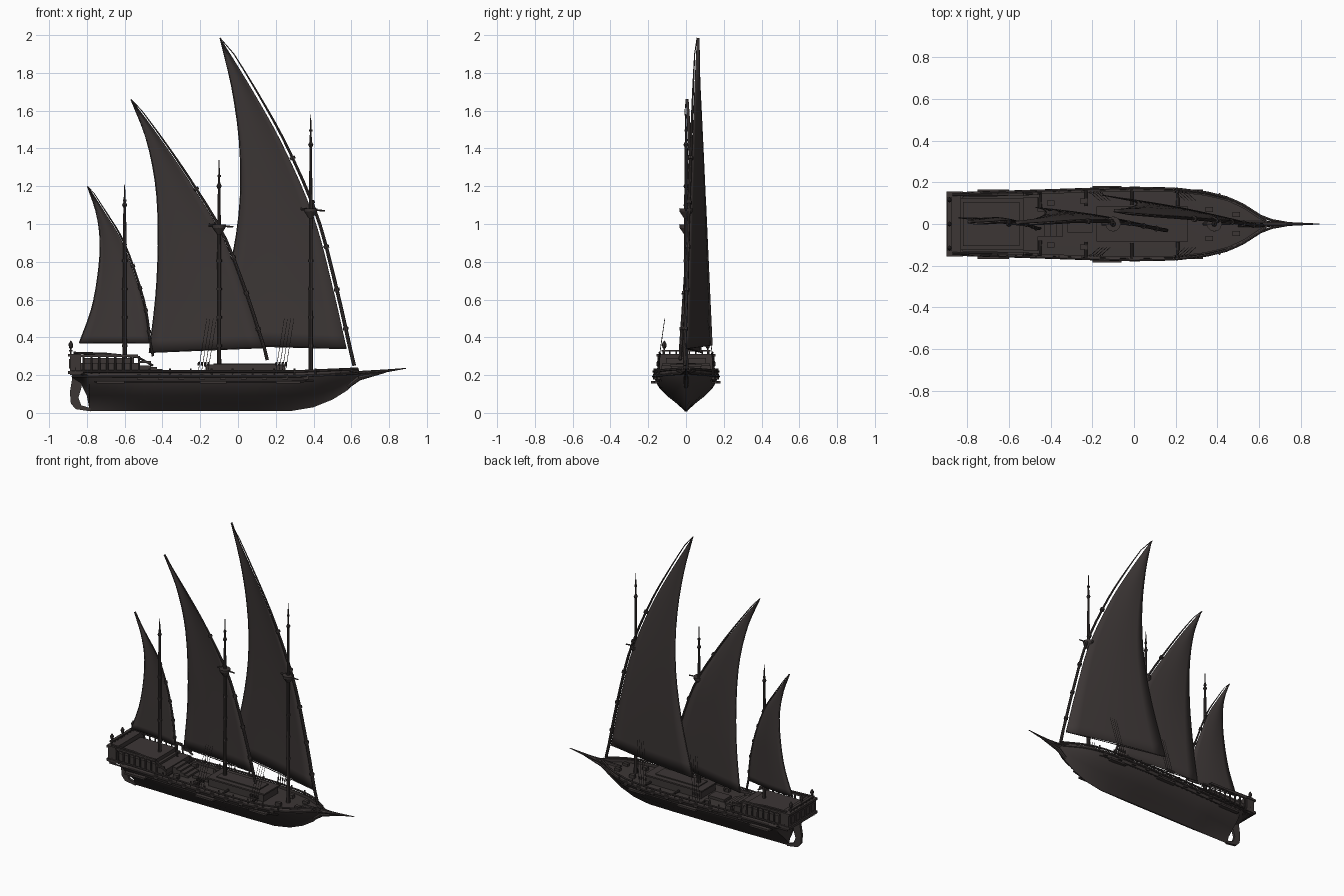
import bpy, bmesh, math
from mathutils import Vector

cube = bpy.data.objects.get("Cube")
if cube:
    bpy.data.objects.remove(cube, do_unlink=True)

# One weathered dark timber colour
COL = (0.045, 0.037, 0.036, 1)
mat = bpy.data.materials.new("dark charcoal brown")
mat.use_nodes = True
mat.diffuse_color = COL
bsdf = mat.node_tree.nodes["Principled BSDF"]
bsdf.inputs["Base Color"].default_value = COL
bsdf.inputs["Roughness"].default_value = 0.9


def finish(name, bm, smooth=False):
    bmesh.ops.recalc_face_normals(bm, faces=bm.faces)
    me = bpy.data.meshes.new(name)
    bm.to_mesh(me)
    bm.free()
    me.materials.append(mat)
    ob = bpy.data.objects.new(name, me)
    bpy.context.collection.objects.link(ob)
    if smooth:
        bpy.ops.object.select_all(action='DESELECT')
        ob.select_set(True)
        bpy.context.view_layer.objects.active = ob
        bpy.ops.object.shade_smooth_by_angle(angle=math.radians(35))
    return ob


def add_box(bm, x0, x1, y0, y1, z0, z1):
    vs = bmesh.ops.create_cube(bm, size=1)["verts"]
    for v in vs:
        v.co = Vector(((x0 + x1) / 2 + v.co.x * (x1 - x0), (y0 + y1) / 2 + v.co.y * (y1 - y0),
                       (z0 + z1) / 2 + v.co.z * (z1 - z0)))


def add_rod(bm, a, b, r1, r2=None, n=8):
    a, b = Vector(a), Vector(b)
    vs = bmesh.ops.create_cone(bm, cap_ends=True, segments=n, radius1=r1,
                               radius2=r1 if r2 is None else r2, depth=(b - a).length)["verts"]
    q = (b - a).to_track_quat('Z', 'Y')
    for v in vs:
        v.co = q @ v.co + (a + b) / 2


def add_path(bm, pts, radii, n=8):
    for i in range(len(pts) - 1):
        add_rod(bm, pts[i], pts[i + 1], radii[i], radii[i + 1], n)


def lerp_table(tab, x):
    for (a, p), (b, q) in zip(tab, tab[1:]):
        if x <= b:
            return p + (q - p) * max(0, (x - a) / (b - a))
    return tab[-1][1]


def spline(pts, t):
    """Catmull-Rom point at t in 0..1."""
    p = [Vector(v) for v in pts]
    p = [2 * p[0] - p[1]] + p + [2 * p[-1] - p[-2]]
    f = t * (len(pts) - 1)
    i = min(int(f), len(pts) - 2)
    f -= i
    a, b, c, d = p[i:i + 4]
    return 0.5 * (2 * b + (c - a) * f + (2 * a - 5 * b + 4 * c - d) * f * f + (3 * b - a - 3 * c + d) * f ** 3)


# Hull: lofted sections with bulwark lip and sunken deck
HALF = [(-0.88, .145), (-0.5, .157), (-0.2, .167), (0, .172), (0.2, .168), (0.35, .15),
        (0.45, .125), (0.53, .088), (0.59, .048), (0.64, .015)]
KEEL = [(-0.88, .185), (-0.83, .15), (-0.8, .09), (-0.785, .01), (0.28, .01), (0.4, .03),
        (0.5, .07), (0.58, .12), (0.64, .185)]
SHEER = [(-0.88, .215), (0.3, .215), (0.64, .23)]
RIBS = [(0, .03), (.2, .3), (.4, .6), (.6, .83), (.8, .96), (.9, 1), (1, .96)]


def half(x):
    return lerp_table(HALF, x)


def sheer(x):
    return lerp_table(SHEER, x)


bm = bmesh.new()
stations = [-0.88, -0.83, -0.8, -0.785] + [-0.74 + 0.06 * i for i in range(17)] + [.28, .34, .4, .45, .5, .54, .58, .61, .64]
rows = []
for x in stations:
    w, zt, zk = half(x), sheer(x), lerp_table(KEEL, x)
    p = 1 + 0.8 * max(0, (-x - 0.5) / 0.3, (x - 0.1) / 0.5)
    prof = [(w * f ** p, zk + (zt - zk) * t) for t, f in RIBS]
    prof += [(max(w - .015, .004), zt), (max(w - .015, .004), zt - .02), (0, zt - .017)]
    ring = [(y, z) for y, z in prof] + [(-y, z) for y, z in reversed(prof[:-1])]
    rows.append([bm.verts.new((x, y, z)) for y, z in ring])
for a, b in zip(rows, rows[1:]):
    for i in range(len(a)):
        j = (i + 1) % len(a)
        bm.faces.new((a[i], a[j], b[j], b[i]))
bm.faces.new(rows[0])
bm.faces.new(rows[-1])
finish("hull", bm, True)

# Wales and cap rails following the hull side
bm = bmesh.new()
for s in (-1, 1):
    xs = [-0.88 + 0.04 * i for i in range(38)] + [.635]
    for dz, out, r in ((.004, 0, .007), (-.022, .002, .006), (-.05, -.004, .005)):
        if dz < -.04:
            xs = [x for x in xs if -.78 < x < .42]
        pts = [(x, s * (half(x) + out), sheer(x) + dz) for x in xs]
        add_path(bm, pts, [r] * len(pts), 6)
finish("rails_and_wales", bm)

# Channels, gun ports and bulwark posts on both sides
bm = bmesh.new()
for s in (-1, 1):
    for x0, x1 in ((-.75, -.6), (-.2, -.06), (.2, .33)):
        y = s * half(x1)
        add_box(bm, x0, x1, y - .015, y + .012, .155, .168)
    for i in range(9):
        x = -0.52 + i * 0.11
        y = s * (half(x) - .004)
        add_box(bm, x - .014, x + .014, y - .008, y + .008, .178, .205)
        add_rod(bm, (x + .05, y, .2), (x + .05, y, .236), .005)
    for i in range(4):
        x = -.45 + i * .22
        y = half(x) - .02
        add_rod(bm, (x, s * (y - .06), .215), (x, s * (y + .02), .215), .008, .006)
finish("ports_and_posts", bm)

# Rudder with sternpost gap
bm = bmesh.new()
outline = [(-.875, .2), (-.89, .11), (-.885, .05), (-.86, .02), (-.78, .008), (-.78, .025),
           (-.83, .04), (-.845, .08), (-.83, .13), (-.82, .19)]
f = bm.faces.new([bm.verts.new((x, -.009, z)) for x, z in outline])
ext = bmesh.ops.extrude_face_region(bm, geom=[f])["geom"]
bmesh.ops.translate(bm, vec=(0, .018, 0), verts=[v for v in ext if isinstance(v, bmesh.types.BMVert)])
finish("rudder", bm)

# Stern cabin, quarterdeck, gallery and steps
bm = bmesh.new()
add_box(bm, -.87, -.53, -.125, .125, .19, .265)
add_box(bm, -.82, -.55, -.105, .105, .26, .29)
add_box(bm, -.53, -.46, -.13, .13, .19, .25)
add_box(bm, -.89, -.83, -.15, .15, .2, .3)
add_box(bm, -.9, -.82, -.155, .155, .205, .222)
add_box(bm, -.9, -.83, -.155, .155, .298, .312)
for i in range(4):
    add_box(bm, -.46 + i * .03, -.43 + i * .03, -.06, .06, .19, .243 - i * .011)
for i in range(5):
    y = -.11 + i * .055
    add_box(bm, -.896, -.88, y - .015, y + .015, .235, .285)
finish("stern_cabin", bm)

bm = bmesh.new()
for s in (-1, 1):
    add_box(bm, -.87, -.53, s * .142 - .007, s * .142 + .007, .295, .308)
    add_box(bm, -.53, -.46, s * .147 - .007, s * .147 + .007, .265, .276)
    for i in range(9):
        x = -.86 + i * .042
        add_rod(bm, (x, s * .146, .21), (x, s * .142, .3), .006)
    add_path(bm, [(-.87, s * .14, .318), (-.7, s * .138, .313), (-.53, s * .142, .295), (-.45, s * .148, .25)], [.006] * 4)
add_box(bm, -.895, -.875, -.13, .13, .325, .334)
for i in range(8):
    y = -.12 + i * .0343
    add_rod(bm, (-.885, y, .3), (-.885, y, .33), .004)
finish("stern_railing", bm)

# Stern lanterns
bm = bmesh.new()
for y in (-.115, 0, .115):
    pts = [(-.885, y, z) for z in (.31, .34, .345, .365, .382)]
    add_path(bm, pts, [.004, .004, .01, .012, .002])
finish("stern_lanterns", bm)

# Waist deckhouse, hatches and bitts
bm = bmesh.new()
add_box(bm, -.17, .25, -.078, .078, .19, .245)
add_box(bm, -.18, .26, -.085, .085, .245, .255)
add_box(bm, -.13, .2, -.05, .05, .255, .262)
add_box(bm, -.32, -.2, -.04, .04, .19, .215)
for s in (-1, 1):
    for x, y in ((-.24, .11), (.36, .07), (.49, .045), (-.4, .1)):
        add_box(bm, x - .018, x + .018, s * y - .012, s * y + .012, .19, .222)
finish("deckhouse_and_hatches", bm)

# Bowsprit and beakhead
bm = bmesh.new()
add_path(bm, [(.5, 0, .205), (.64, 0, .208), (.78, 0, .222), (.89, 0, .236)], [.014, .014, .008, .002], 10)
add_path(bm, [(.58, 0, .14), (.64, 0, .185), (.78, 0, .216)], [.012, .014, .004], 8)
for s in (-1, 1):
    add_path(bm, [(.59, s * .045, .225), (.66, s * .018, .212), (.78, 0, .224)], [.007, .007, .003], 6)
finish("bowsprit", bm)


# Masts with fighting tops, caps and trucks
def mast(name, x, top, cap, platform=None):
    bm = bmesh.new()
    mid = platform or cap - .15
    add_path(bm, [(x, 0, z) for z in (.19, .25, mid, cap, top)], [.016, .012, .01, .007, .002], 10)
    add_path(bm, [(x, 0, z) for z in (cap - .02, cap, cap + .02)], [.004, .014, .004])
    add_rod(bm, (x, 0, top - .09), (x, 0, top - .08), .009)
    if platform:
        add_path(bm, [(x, 0, platform + d) for d in (-.04, -.005, .012)], [.01, .034, .036], 12)
        add_rod(bm, (x - .055, 0, platform + .01), (x + .075, 0, platform), .007, .004)
        add_rod(bm, (x, -.035, platform), (x, .035, platform), .006)
    for z in (.35, .5, .65, .8):
        if z < mid:
            add_rod(bm, (x, 0, z), (x, 0, z + .012), .014)
    finish(name, bm, True)


mast("fore_mast", .385, 1.58, 1.42, 1.07)
mast("main_mast", -.1, 1.34, 1.2, .985)
mast("mizzen_mast", -.6, 1.21, 1.1)


# Lateen sails: lofted between luff and leech, each with its curved yard
def sail(name, luff, leech, tack, yard_off, r):
    bm = bmesh.new()
    grid = []
    n, m = 24, 8
    for i in range(n + 1):
        a, b = spline(luff, i / n), spline(leech, i / n)
        grid.append([bm.verts.new(a.lerp(b, j / m) + Vector((0, .012 * math.sin(math.pi * j / m), 0)))
                     for j in range(m + 1)])
    for p, q in zip(grid, grid[1:]):
        for j in range(m):
            bm.faces.new((p[j], p[j + 1], q[j + 1], q[j]))
    ob = finish(name + "_sail", bm, True)
    mod = ob.modifiers.new("cloth thickness", 'SOLIDIFY')
    mod.thickness = .003
    mod.offset = 0
    # bolt ropes and yard
    bm = bmesh.new()
    add_path(bm, [spline(leech, i / 16) for i in range(17)], [.003] * 17, 6)
    add_rod(bm, luff[0], leech[0], .003, n=6)
    off = Vector((yard_off, -.008, .004))
    pts = [Vector(tack)] + [spline(luff, i / 16) + off for i in range(17)]
    pts[-1] = Vector(luff[-1])
    add_path(bm, pts, [r * (1 - .8 * (i / 17) ** 2) for i in range(18)])
    for i in (2, 4, 6, 8, 10):
        d = (pts[i + 1] - pts[i]).normalized() * .008
        add_rod(bm, pts[i] - d, pts[i] + d, r * 1.5)
    finish(name + "_yard", bm)


sail("fore",
     [(.575, .0, .34), (.5, .012, .67), (.4, .022, 1.04), (.24, .035, 1.41), (.08, .045, 1.7), (-.095, .058, 1.985)],
     [(-.15, .138, .36), (-.045, .12, .75), (.008, .105, 1.08), (.01, .09, 1.4), (-.03, .075, 1.71), (-.095, .06, 1.985)],
     (.615, -.005, .25), .018, .01)
sail("main",
     [(.13, -.02, .345), (.03, 0, .65), (-.09, .018, .95), (-.26, .02, 1.23), (-.41, .01, 1.45), (-.565, 0, 1.66)],
     [(-.47, .08, .32), (-.435, .07, .62), (-.422, .055, .92), (-.435, .04, 1.2), (-.485, .02, 1.45), (-.567, 0, 1.66)],
     (.155, -.03, .28), .008, .009)
sail("mizzen",
     [(-.47, -.015, .37), (-.495, -.005, .55), (-.55, .012, .74), (-.62, .016, .92), (-.705, .01, 1.06), (-.795, .005, 1.2)],
     [(-.84, .03, .37), (-.775, .028, .55), (-.74, .025, .74), (-.73, .02, .91), (-.75, .01, 1.06), (-.797, .005, 1.2)],
     (-.45, -.02, .3), .006, .007)

# Shroud tackles beside the fore and main masts
bm = bmesh.new()
for s in (-1, 1):
    for x in (-.21, .2):
        for i in range(4):
            a = Vector((x + i * .017, s * (half(x) - .015), .22))
            add_rod(bm, a, a + Vector((.045, -s * .04, .28)), .0018, .001, 5)
            add_rod(bm, a + Vector((0, 0, .03)), a + Vector((.003, 0, .05)), .005, n=6)
finish("shroud_tackles", bm)
